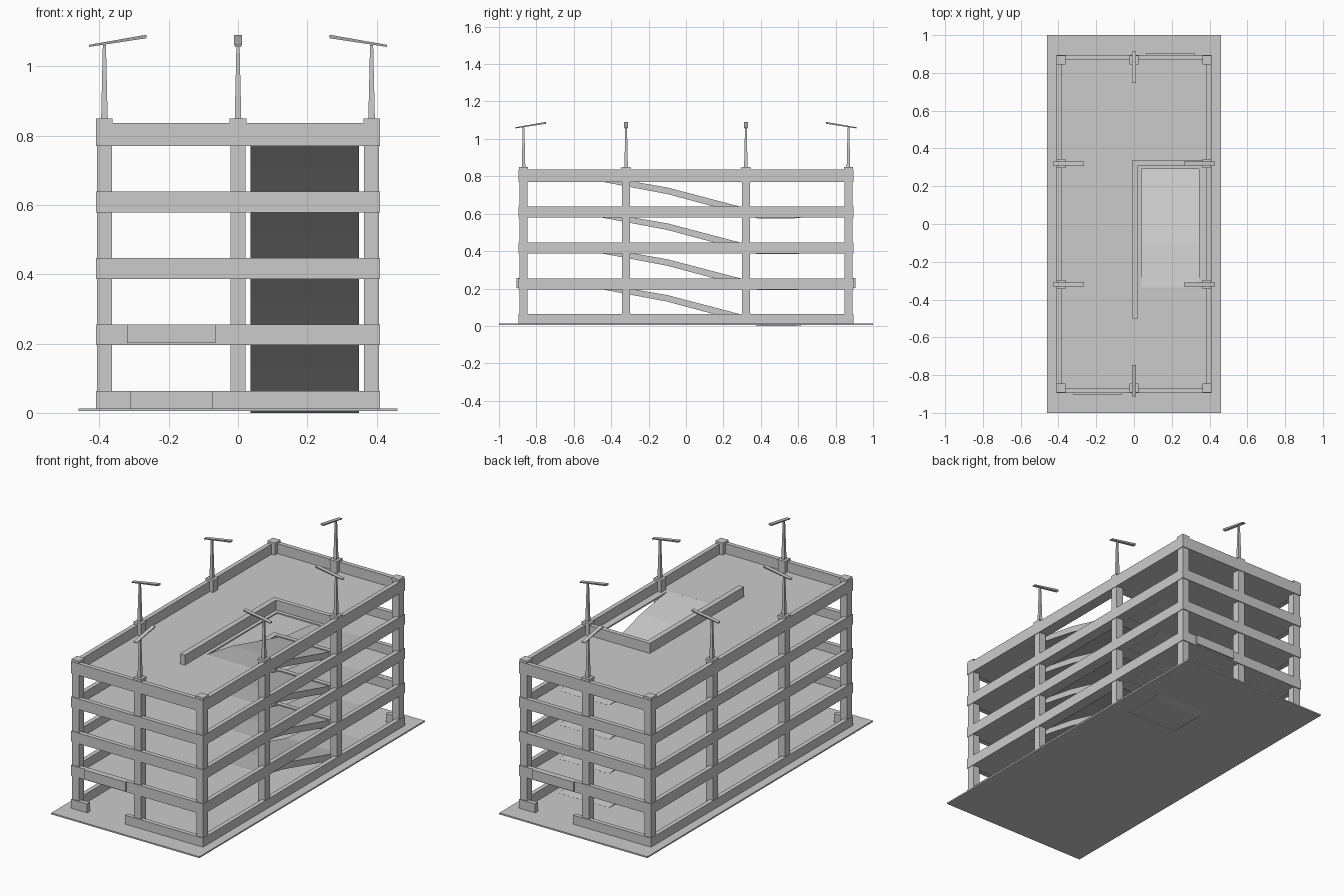
import bpy, bmesh
from mathutils import Matrix, Vector

if "Cube" in bpy.data.objects:
    bpy.data.objects.remove(bpy.data.objects["Cube"])

BASE_TOP, STEP = 0.013, 0.1917
DECKS = [BASE_TOP + STEP * i for i in range(5)]


def finish(name, bm):
    bmesh.ops.recalc_face_normals(bm, faces=bm.faces)
    me = bpy.data.meshes.new(name)
    bm.to_mesh(me)
    bm.free()
    ob = bpy.data.objects.new(name, me)
    bpy.context.collection.objects.link(ob)
    return ob


def box(name, x, y, z):
    """Box from (min, max) pairs."""
    bm = bmesh.new()
    size = [abs(p[1] - p[0]) for p in (x, y, z)]
    mid = Vector([(p[0] + p[1]) / 2 for p in (x, y, z)])
    bmesh.ops.create_cube(bm, size=1, matrix=Matrix.Translation(mid) @ Matrix.Diagonal((*size, 1)))
    return finish(name, bm)


def extrude_profile(name, pts, x0, x1):
    """Closed (y, z) profile extruded along x."""
    bm = bmesh.new()
    f = bm.faces.new([bm.verts.new((x0, y, z)) for y, z in pts])
    r = bmesh.ops.extrude_face_region(bm, geom=[f])
    moved = [v for v in r["geom"] if isinstance(v, bmesh.types.BMVert)]
    bmesh.ops.translate(bm, vec=(x1 - x0, 0, 0), verts=moved)
    return finish(name, bm)


def deck(name, z, thick):
    """Floor slab with the ramp opening left out."""
    xs, ys = (-0.39, 0.04, 0.345, 0.39), (-0.875, -0.33, 0.29, 0.875)
    bm = bmesh.new()
    grid = [[bm.verts.new((x, y, z)) for y in ys] for x in xs]
    for i in range(3):
        for j in range(3):
            if (i, j) != (1, 1):
                bm.faces.new((grid[i][j], grid[i + 1][j], grid[i + 1][j + 1], grid[i][j + 1]))
    ob = finish(name, bm)
    for f in ob.data.polygons:
        if f.normal.z < 0:
            f.flip()
    m = ob.modifiers.new("thickness", "SOLIDIFY")
    m.thickness, m.offset = thick, -1
    return ob


# ground slab
box("ground_slab", (-0.46, 0.46), (-1, 1), (0.005, BASE_TOP))

# floors, edge beams, ramp guard walls
for i, z in enumerate(DECKS):
    lo = z - 0.0095 if i else 0.008
    hi = z + (0.056 if i == 4 else 0.05)
    for s in (-1, 1):
        box("side_beam", (s * 0.385, s * 0.41), (-0.895, 0.895), (lo, hi))
        y = (s * 0.87, s * 0.895)
        if i:
            box("end_beam", (-0.385, 0.385), y, (lo, hi))
        else:  # kerb with a driveway gap
            box("end_kerb_short", (s * 0.385, s * 0.31), y, (lo, hi))
            box("end_kerb_long", (s * 0.075, -s * 0.385), y, (lo, hi))
    if i:
        deck("floor_deck", z, 0.008)
        box("ramp_guard_long", (-0.01, 0.02), (-0.5, 0.335), (z, hi))
        box("ramp_guard_end", (0.02, 0.385), (0.31, 0.335), (z, hi))

# ramps between floors
RAMP = [(-0.46, 0.198), (-0.335, 0.2055), (-0.1, 0.165), (0.38, 0.039), (0.63, 0.0135),
        (0.63, 0.005), (0.58, 0.0), (0.385, 0.0), (-0.1, 0.13)]
for i in range(4):
    extrude_profile("ramp", [(y, z + STEP * i) for y, z in RAMP], 0.036, 0.349)


# columns with caps
def column(name, x, y, hx=0.0215, hy=0.0215):
    box(name, (x - hx, x + hx), (y - hy, y + hy), (0.008, 0.838))
    box(name + "_cap", (x - hx - .0025, x + hx + .0025), (y - hy - .0025, y + hy + .0025), (0.836, 0.849))


def lamp(x, y, direction):
    """Square tapered post with a tilted head pointing inwards."""
    bm = bmesh.new()
    bmesh.ops.create_cube(bm, size=1)
    for v in bm.verts:
        w = 0.019 if v.co.z < 0 else 0.009
        v.co = (x + v.co.x * w, y + v.co.y * w, 0.845 if v.co.z < 0 else 1.062)
    finish("lamp_post", bm)
    bm = bmesh.new()
    bmesh.ops.create_cube(bm, size=1)
    d = Vector((*direction, 0))
    side = Vector((-d.y, d.x, 0))
    for v in bm.verts:
        inner = v.co.x > 0
        top = v.co.z > 0
        along = 0.121 if inner else -0.044
        z = (1.091 if top else 1.081) if inner else (1.062 if top else 1.056)
        w = 0.022 if top else 0.016
        v.co = Vector((x, y, z)) + d * along + side * (v.co.y * w)
    finish("lamp_head", bm)


for s in (-1, 1):
    for t in (-1, 1):
        column("corner_column", s * 0.3855, t * 0.8685)
        column("side_column", s * 0.3855, t * 0.32)
        lamp(s * 0.3855, t * 0.32, (-s, 0))
    column("end_column", 0, s * 0.8685)
    lamp(0, s * 0.8685, (0, -s))
    # blank board over each driveway
    box("entrance_board", (s * 0.065, s * 0.32), (s * 0.89, s * 0.905), (0.202, 0.255))
